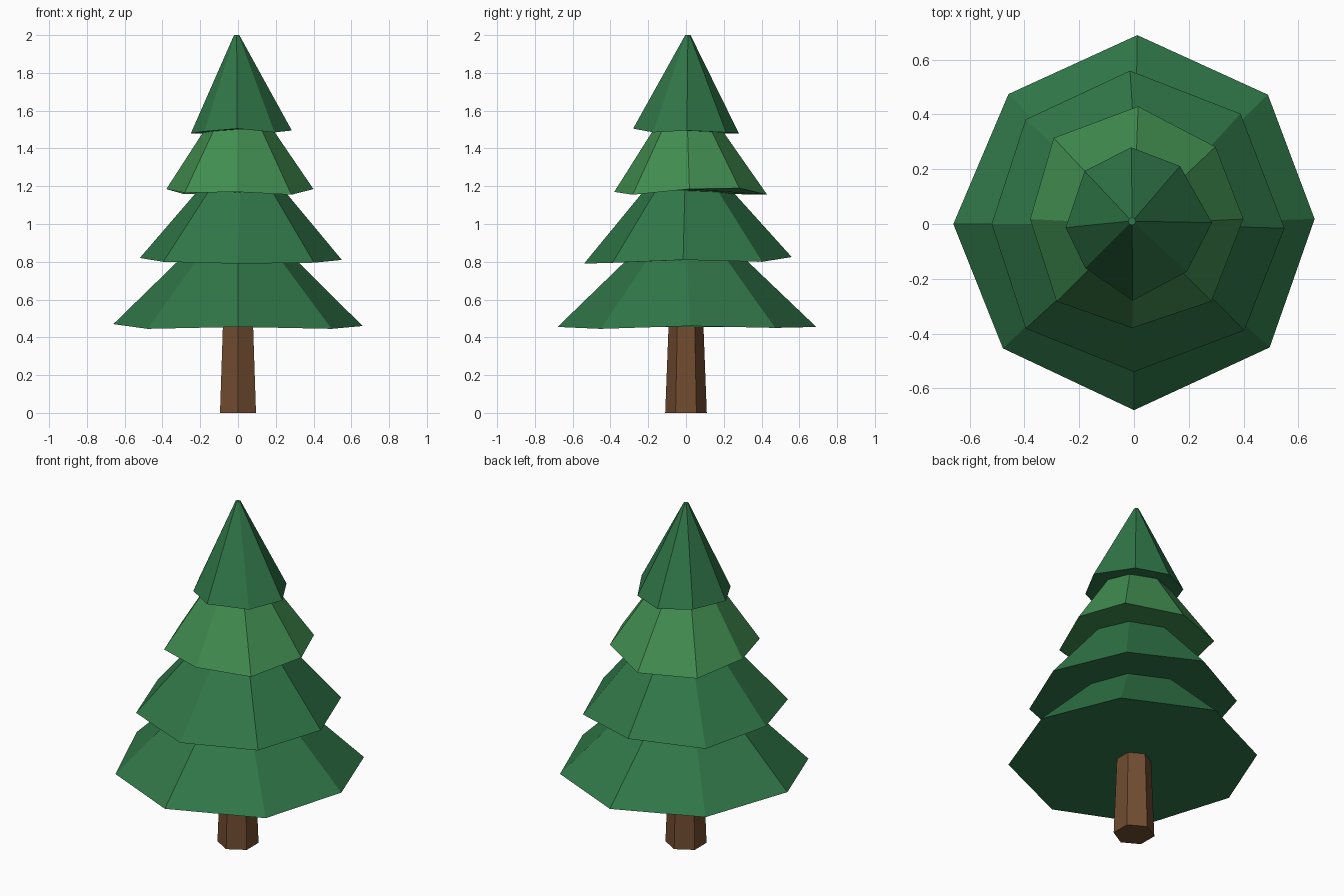
import bpy
import bmesh
from math import radians, cos, sin

old = bpy.data.objects.get("Cube")
if old:
    bpy.data.objects.remove(old, do_unlink=True)


def make_material(name, color):
    mat = bpy.data.materials.new(name)
    mat.use_nodes = True
    mat.diffuse_color = color
    for node in mat.node_tree.nodes:
        if node.type == 'BSDF_PRINCIPLED':
            node.inputs["Base Color"].default_value = color
            node.inputs["Roughness"].default_value = 0.9
    return mat


def ring(count, radius, center):
    """Regular ring of points whose first corner faces the front."""
    angles = [radians(360 * i / count - 90) for i in range(count)]
    return [(center[0] + radius * cos(a), center[1] + radius * sin(a), center[2])
            for a in angles]


def uneven_ring(radii, turns, heights):
    """Hand-cut rim: each corner has its own reach, turn in degrees and height."""
    points = []
    for i, (radius, turn, height) in enumerate(zip(radii, turns, heights)):
        angle = radians(360 * i / len(radii) - 90 + turn)
        points.append((radius * cos(angle), radius * sin(angle), height))
    return points


def loft(name, lower, upper, mat):
    """Closed, flat-shaded solid between two rings."""
    bm = bmesh.new()
    low = [bm.verts.new(p) for p in lower]
    top = [bm.verts.new(p) for p in upper]
    for i in range(len(low)):
        j = (i + 1) % len(low)
        bm.faces.new((low[i], low[j], top[j], top[i]))
    bm.faces.new(low[::-1])
    bm.faces.new(top)
    bmesh.ops.recalc_face_normals(bm, faces=bm.faces[:])
    mesh = bpy.data.meshes.new(name)
    bm.to_mesh(mesh)
    bm.free()
    mesh.materials.append(mat)
    obj = bpy.data.objects.new(name, mesh)
    bpy.context.collection.objects.link(obj)
    return obj


dark_green = make_material("dark green needles", (0.03, 0.185, 0.066, 1))
light_green = make_material("light green needles", (0.053, 0.265, 0.08, 1))
brown = make_material("brown bark", (0.165, 0.073, 0.03, 1))

# Tapered six-sided trunk, running up inside the lowest branches
loft("trunk", ring(6, 0.11, (0, 0, 0)), ring(6, 0.087, (0, 0, 0.6)), brown)

# Branch tiers: name, material, rim reach, rim turn, rim height, tip centre
tiers = [
    ("bottom_branches", dark_green,
     (.68, .67, .66, .68, .69, .66, .66, .66),
     (0, 2.7, 1.6, -1, -1, -1, 0, -1.5),
     (.455, .445, .46, .45, .455, .45, .47, .445), (0, 0, 1.1)),
    ("lower_branches", dark_green,
     (.54, .56, .55, .56, .56, .55, .52, .55),
     (0, 1, -1.6, 1, 1.5, 1, 0, -1),
     (.79, .795, .81, .8, .825, .8, .82, .8), (.02, 0, 1.43)),
    ("upper_branches", light_green,
     (.38, .4, .4, .41, .43, .43, .38, .4),
     (-1, 0, 2.6, -1.5, -2, -2, -2.7, 0),
     (1.17, 1.155, 1.185, 1.19, 1.155, 1.16, 1.185, 1.165), (0, 0, 1.75)),
    ("top_branches", dark_green,
     (.28, .26, .285, .27, .28, .265, .25, .24),
     (-1, 3, 1, 6.6, 2, -2, 3, -3),
     (1.505, 1.485, 1.495, 1.485, 1.48, 1.49, 1.48, 1.49), (-.007, .01, 2)),
]
for name, mat, radii, turns, heights, tip in tiers:
    loft(name, uneven_ring(radii, turns, heights), ring(8, 0.014, tip), mat)
